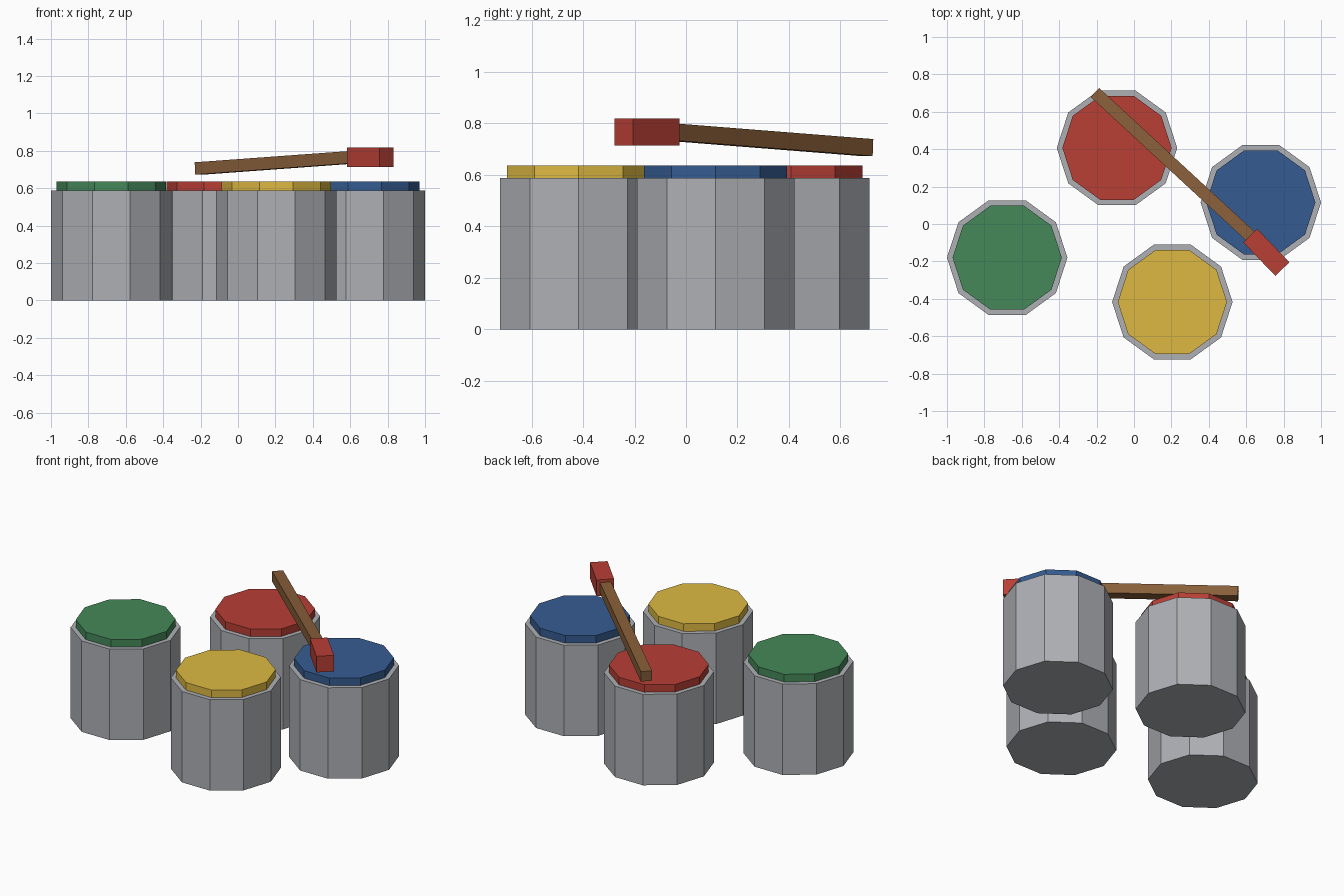
import bpy
from math import radians
from mathutils import Vector

if "Cube" in bpy.data.objects:
    bpy.data.objects.remove(bpy.data.objects["Cube"])


def material(name, rgb):
    m = bpy.data.materials.new(name)
    m.diffuse_color = (*rgb, 1)
    m.use_nodes = True
    m.node_tree.nodes["Principled BSDF"].inputs["Base Color"].default_value = m.diffuse_color
    return m


RED = material("red", (0.48, 0.05, 0.036))
GREEN = material("green", (0.06, 0.246, 0.10))
BLUE = material("blue", (0.036, 0.107, 0.283))
YELLOW = material("yellow", (0.73, 0.485, 0.055))
WOOD = material("wood", (0.25, 0.115, 0.042))
GREY = material("metal_grey", (0.423, 0.434, 0.462))


def drum(name, x, y, radius, z0, z1, mat):
    # ten-sided flat-shaded cylinder with a corner pointing along +x
    bpy.ops.mesh.primitive_cylinder_add(vertices=10, radius=radius, depth=z1 - z0,
                                        location=(x, y, (z0 + z1) / 2),
                                        rotation=(0, 0, radians(18)))
    ob = bpy.context.object
    ob.name = name
    ob.data.materials.append(mat)


def bar(name, start, end, width, mat):
    # square bar running between two points
    a, b = Vector(start), Vector(end)
    bpy.ops.mesh.primitive_cube_add(size=1, location=(a + b) / 2)
    ob = bpy.context.object
    ob.name = name
    ob.scale = ((b - a).length, width, width)
    ob.rotation_euler = (b - a).to_track_quat('X', 'Z').to_euler()
    ob.data.materials.append(mat)


# four cans with coloured lids
for colour, x, y, mat in (("green", -0.678, -0.18, GREEN), ("red", -0.091, 0.407, RED),
                          ("blue", 0.678, 0.115, BLUE), ("yellow", 0.205, -0.417, YELLOW)):
    drum(colour + "_can", x, y, 0.322, 0, 0.588, GREY)
    drum(colour + "_lid", x, y, 0.292, 0.588, 0.637, mat)

# brush: sloping wooden handle and level red head
bar("brush_handle", (-0.208, 0.702, 0.706), (0.63, -0.072, 0.767), 0.066, WOOD)
bar("brush_head", (0.621, -0.062, 0.766), (0.793, -0.241, 0.766), 0.104, RED)
